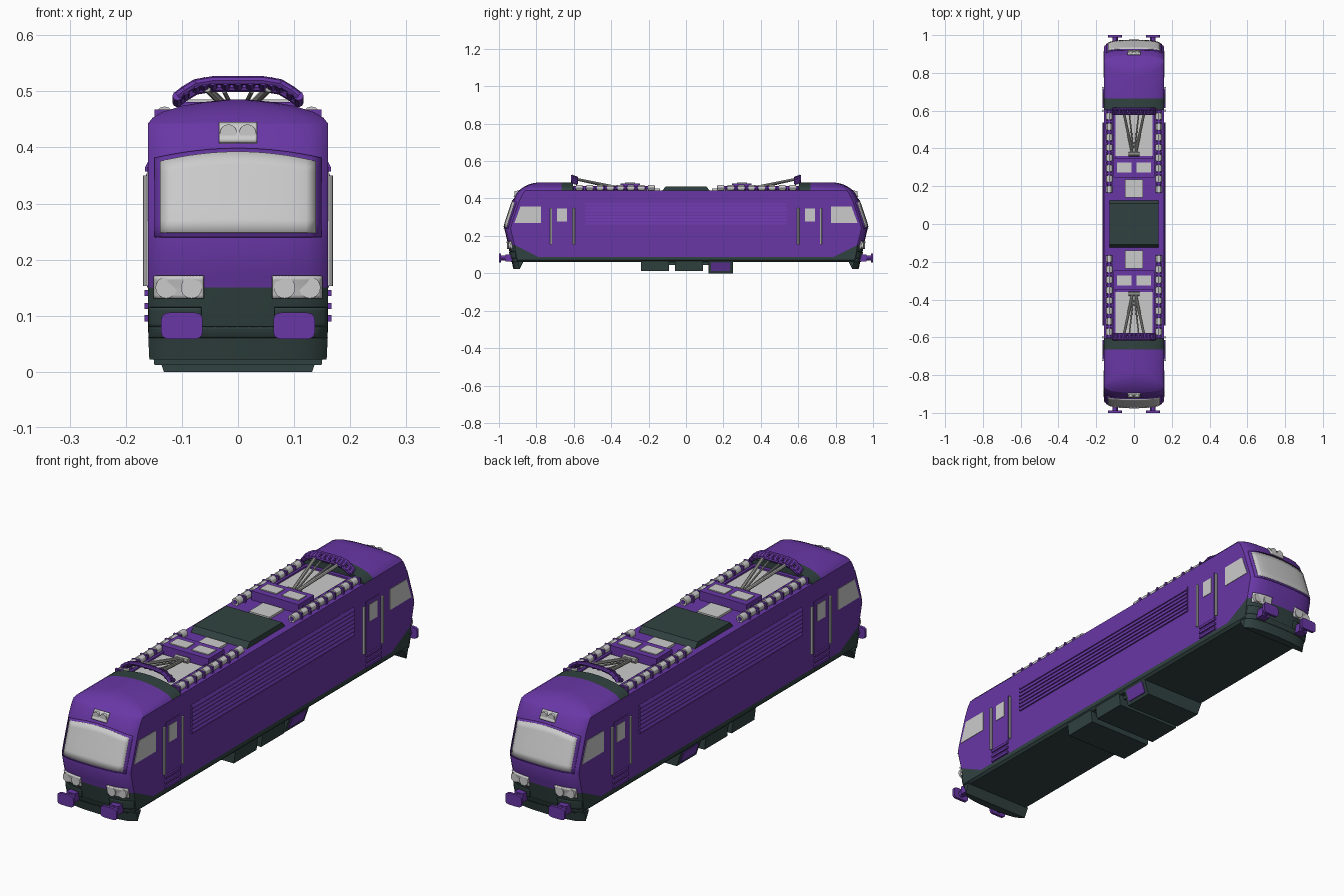
import bpy, bmesh, math
from mathutils import Vector, Matrix

cube = bpy.data.objects.get("Cube")
if cube:
    bpy.data.objects.remove(cube, do_unlink=True)


def material(name, rgb):
    m = bpy.data.materials.new(name)
    m.use_nodes = True
    m.diffuse_color = (*rgb, 1)
    m.node_tree.nodes["Principled BSDF"].inputs["Base Color"].default_value = (*rgb, 1)
    return m


PURPLE = material("purple paint", (0.14, 0.038, 0.38))
DARK = material("dark slate", (0.03, 0.055, 0.052))
LIGHT = material("light grey", (0.6, 0.6, 0.6))
METAL = material("metal grey", (0.42, 0.42, 0.4))


def finish(name, bm, mats, mirror="XY", smooth=False, solid=0):
    """Turn a bmesh into an object, mirrored about the centre."""
    bmesh.ops.recalc_face_normals(bm, faces=bm.faces)
    me = bpy.data.meshes.new(name)
    bm.to_mesh(me)
    bm.free()
    for m in mats if isinstance(mats, list) else [mats]:
        me.materials.append(m)
    ob = bpy.data.objects.new(name, me)
    bpy.context.collection.objects.link(ob)
    if solid:
        s = ob.modifiers.new("Thickness", 'SOLIDIFY')
        s.thickness, s.offset = solid, 0
    if mirror:
        mm = ob.modifiers.new("Mirror", 'MIRROR')
        mm.use_axis = ("X" in mirror, "Y" in mirror, False)
    if smooth:
        bpy.ops.object.select_all(action='DESELECT')
        ob.select_set(True)
        bpy.context.view_layer.objects.active = ob
        bpy.ops.object.shade_smooth_by_angle()
    return ob


def box(bm, x, y, z):
    prism(bm, [(y[0], z[0]), (y[1], z[0]), (y[1], z[1]), (y[0], z[1])], "x", *x)


def prism(bm, pts, axis, a, b):
    """Extrude a 2D outline along x (points are y, z) or y (points are x, z)."""
    put = (lambda p, t: (t, p[0], p[1])) if axis == "x" else (lambda p, t: (p[0], t, p[1]))
    r0, r1 = ([bm.verts.new(put(p, t)) for p in pts] for t in (a, b))
    bridge(bm, [r0, r1])


def bridge(bm, rings):
    n = len(rings[0])
    for r, s in zip(rings, rings[1:]):
        for i in range(n):
            j = (i + 1) % n
            bm.faces.new((r[i], r[j], s[j], s[i]))
    bm.faces.new(rings[0])
    bm.faces.new(rings[-1])


def rod(bm, a, b, r, sides=12):
    a, b = Vector(a), Vector(b)
    d = b - a
    mat = Matrix.Translation((a + b) / 2) @ d.to_track_quat('Z', 'Y').to_matrix().to_4x4()
    bmesh.ops.create_cone(bm, cap_ends=True, segments=sides, radius1=r, radius2=r,
                          depth=d.length, matrix=mat)


# Shell levels: height, half length, half width
SHELL = [(0.06, 0.93, 0.15), (0.07, 0.935, 0.16), (0.088, 0.94, 0.16), (0.15, 0.95, 0.16),
         (0.24, 0.972, 0.16), (0.27, 0.964, 0.16), (0.39, 0.924, 0.16), (0.425, 0.907, 0.16),
         (0.443, 0.893, 0.16)]
CAP = [SHELL[-1], (0.453, 0.88, 0.152), (0.463, 0.865, 0.135), (0.474, 0.843, 0.1),
       (0.481, 0.82, 0.06), (0.485, 0.795, 0.02)]


def setback(t):
    return 0.012 * t ** 2 + 0.022 * abs(t) ** 8


def nose_y(x, z):
    for (z0, l0, _), (z1, l1, _) in zip(SHELL, SHELL[1:]):
        if z <= z1:
            return -(l0 + (l1 - l0) * (z - z0) / (z1 - z0) - setback(x / 0.16))


STEPS = [-1, -0.97, -0.9, -0.78, -0.55, -0.28, 0, 0.28, 0.55, 0.78, 0.9, 0.97, 1]


def loft(levels, backs=None):
    """Stack bowed plan outlines; with backs, close each behind the nose."""
    bm = bmesh.new()
    rings = []
    for i, (z, l, w) in enumerate(levels):
        front = [(w * t, setback(t) - l) for t in STEPS]
        rear = [(w, backs[i]), (-w, backs[i])] if backs else [(-x, -y) for x, y in front]
        rings.append([bm.verts.new((x, y, z)) for x, y in front + rear])
    bridge(bm, rings)
    return bm


def cut(bm, co, no):
    bmesh.ops.bisect_plane(bm, geom=bm.verts[:] + bm.edges[:] + bm.faces[:],
                           plane_co=co, plane_no=no)


# Body shell with a dark sill that rises toward each end
body = loft(SHELL)
for s in (-1, 1):
    cut(body, (0, s * 0.79, 0.088), (0, -0.5 * s, 1))
for f in body.faces:
    c = f.calc_center_median()
    limit = min(0.15, 0.088 + 0.5 * max(0, abs(c.y) - 0.79))
    f.material_index = int(c.z < limit)
finish("body_shell", body, [PURPLE, DARK], "", True)

# Domed cab roofs, each with a dark band at the inner end
cap = loft(CAP, [-0.605] * len(CAP))
cut(cap, (0, -0.665, 0), (0, 1, 0))
for f in cap.faces:
    f.material_index = int(f.calc_center_median().y > -0.665)
finish("cab_roof", cap, [PURPLE, DARK], "Y", True)

# End valances
finish("end_valance", loft([(0.022, 0.923, 0.158), (0.062, 0.932, 0.16)], [-0.89, -0.87]),
       DARK, "Y", True)


def nose_patch(name, x0, x1, z0, z1, mat, lift, mirror, arch=0, thick=0.004):
    """Thin plate that follows the nose surface."""
    bm = bmesh.new()
    rows = []
    for j in range(7):
        row = []
        for i in range(17):
            x = x0 + (x1 - x0) * i / 16
            top = z1 - arch * (x / x1) ** 2
            z = z0 + (top - z0) * j / 6
            row.append(bm.verts.new((x, nose_y(x, z) - lift, z)))
        rows.append(row)
    for r, s in zip(rows, rows[1:]):
        for i in range(16):
            bm.faces.new((r[i], r[i + 1], s[i + 1], s[i]))
    finish(name, bm, mat, mirror, True, thick)


nose_patch("windscreen_frame", -0.148, 0.148, 0.24, 0.398, PURPLE, 0.001, "Y", 0.017)
nose_patch("windscreen", -0.138, 0.138, 0.248, 0.392, LIGHT, 0.004, "Y", 0.017)
nose_patch("front_apron", -0.158, 0.158, 0.061, 0.08, DARK, 0.002, "Y")
nose_patch("front_apron_side", 0.065, 0.158, 0.08, 0.115, DARK, 0.002, "XY")
nose_patch("headlight_housing", 0.061, 0.148, 0.131, 0.171, LIGHT, 0.003, "XY", 0, 0.008)
nose_patch("top_light_housing", -0.034, 0.034, 0.409, 0.443, LIGHT, 0.004, "Y", 0, 0.008)

# Round lamps
lamps = bmesh.new()
for x, z, r in ((0.083, 0.15, 0.019), (0.128, 0.15, 0.019), (0.017, 0.426, 0.015)):
    y = nose_y(x, z)
    rod(lamps, (x, y - 0.011, z), (x, y + 0.015, z), r, 20)
finish("lamps", lamps, LIGHT, smooth=True)

# Buffers with rounded plates
bm = bmesh.new()
plate = []
for k in range(20):
    a = math.tau * (k + 0.5) / 20
    c, s = math.cos(a), math.sin(a)
    plate.append((0.1 + 0.037 * math.copysign(abs(c) ** 0.4, c),
                  0.082 + 0.024 * math.copysign(abs(s) ** 0.4, s)))
prism(bm, plate, "y", -1, -0.988)
rod(bm, (0.1, -0.99, 0.082), (0.1, -0.92, 0.082), 0.014)
box(bm, (0.08, 0.12), (-0.965, -0.92), (0.064, 0.1))
finish("buffer", bm, PURPLE, smooth=True)

# Cab side windows and door windows
bm = bmesh.new()
prism(bm, [(-0.917, 0.27), (-0.775, 0.27), (-0.775, 0.357), (-0.885, 0.357)], "x", 0.155, 0.162)
box(bm, (0.155, 0.164), (-0.69, -0.637), (0.276, 0.346))
finish("side_windows", bm, LIGHT)

# Doors, handrails and steps
bm = bmesh.new()
box(bm, (0.155, 0.162), (-0.707, -0.615), (0.15, 0.365))
finish("cab_door", bm, PURPLE)
bm = bmesh.new()
for y in (-0.721, -0.6):
    rod(bm, (0.164, y, 0.153), (0.164, y, 0.35), 0.0055, 8)
finish("door_handrails", bm, LIGHT, smooth=True)
bm = bmesh.new()
for z in (0.09, 0.112, 0.135):
    box(bm, (0.155, 0.167), (-0.715, -0.615), (z, z + 0.011))
finish("door_steps", bm, PURPLE)

# Louvred side panels: wedge slats overhanging each other
bm = bmesh.new()
count, z0, pitch = 7, 0.255, 0.017
for i in range(count):
    z = z0 + i * pitch
    prism(bm, [(0.155, z), (0.166, z), (0.166, z + 0.007), (0.161, z + pitch), (0.155, z + pitch)],
          "y", -0.538, 0.538)
finish("side_louvres", bm, PURPLE, "X")

# Roof centre hatch
bm = bmesh.new()
prism(bm, [(-0.128, 0.44), (0.128, 0.44), (0.108, 0.465), (-0.108, 0.465)], "x", -0.13, 0.13)
finish("roof_hatch", bm, DARK, "")

# Roof plates and equipment cabinets
bm = bmesh.new()
box(bm, (0, 0.097), (-0.6, -0.36), (0.44, 0.45))
box(bm, (0, 0.048), (-0.235, -0.14), (0.44, 0.452))
box(bm, (0.012, 0.09), (-0.325, -0.272), (0.47, 0.485))
finish("roof_plates", bm, LIGHT)
bm = bmesh.new()
box(bm, (0, 0.108), (-0.35, -0.245), (0.44, 0.481))
box(bm, (0.097, 0.108), (-0.605, -0.35), (0.44, 0.457))
box(bm, (0, 0.108), (-0.605, -0.59), (0.44, 0.457))
finish("roof_cabinet_and_frame", bm, PURPLE)

# Insulator rows along the roof edges
ins, rail = bmesh.new(), bmesh.new()
for i in range(8):
    y = -0.185 - i * 0.055
    rod(ins, (0.131, y - 0.017, 0.457), (0.131, y + 0.017, 0.457), 0.016)
    box(rail, (0.113, 0.149), (y - 0.032, y - 0.023), (0.44, 0.468))
rod(rail, (0.131, -0.603, 0.457), (0.131, -0.165, 0.457), 0.009)
finish("roof_insulators", ins, LIGHT, smooth=True)
finish("insulator_mounts", rail, PURPLE)

# Pantograph arms and contact bow
bm = bmesh.new()
rod(bm, (0.008, -0.37, 0.46), (0.055, -0.595, 0.505), 0.007, 8)
rod(bm, (0.004, -0.4, 0.458), (0.025, -0.585, 0.5), 0.004, 8)
rod(bm, (0, -0.37, 0.46), (0.03, -0.37, 0.46), 0.012, 8)
finish("pantograph_arms", bm, METAL)
bm = bmesh.new()
arc = [(0, 0.519), (0.045, 0.519), (0.075, 0.514), (0.095, 0.502), (0.108, 0.492)]
for y, drop in ((-0.608, 0), (-0.585, 0.012)):
    for (xa, za), (xb, zb) in zip(arc, arc[1:]):
        rod(bm, (xa, y, za - drop), (xb, y, zb - drop), 0.008, 8)
for x, z in arc + [(0.022, 0.519), (0.06, 0.517)]:
    rod(bm, (x, -0.612, z), (x, -0.581, z - 0.012), 0.009, 8)
finish("pantograph_bow", bm, PURPLE)

# Equipment boxes under the floor
bm = bmesh.new()
for y0, y1, low, w in ((-0.24, -0.09, 0.012, 0.149), (-0.06, 0.09, 0.012, 0.149),
                       (0.12, 0.25, 0, 0.132)):
    prism(bm, [(-0.156, 0.07), (0.156, 0.07), (w, low), (-w, low)], "y", y0, y1)
box(bm, (-0.13, 0.13), (-0.1, 0.13), (0.045, 0.065))
finish("underfloor_boxes", bm, DARK, "")
bm = bmesh.new()
prism(bm, [(0.132, 0.012), (0.14, 0.012), (0.156, 0.058), (0.148, 0.058)], "y", 0.135, 0.235)
finish("underfloor_panel", bm, PURPLE, "X")
